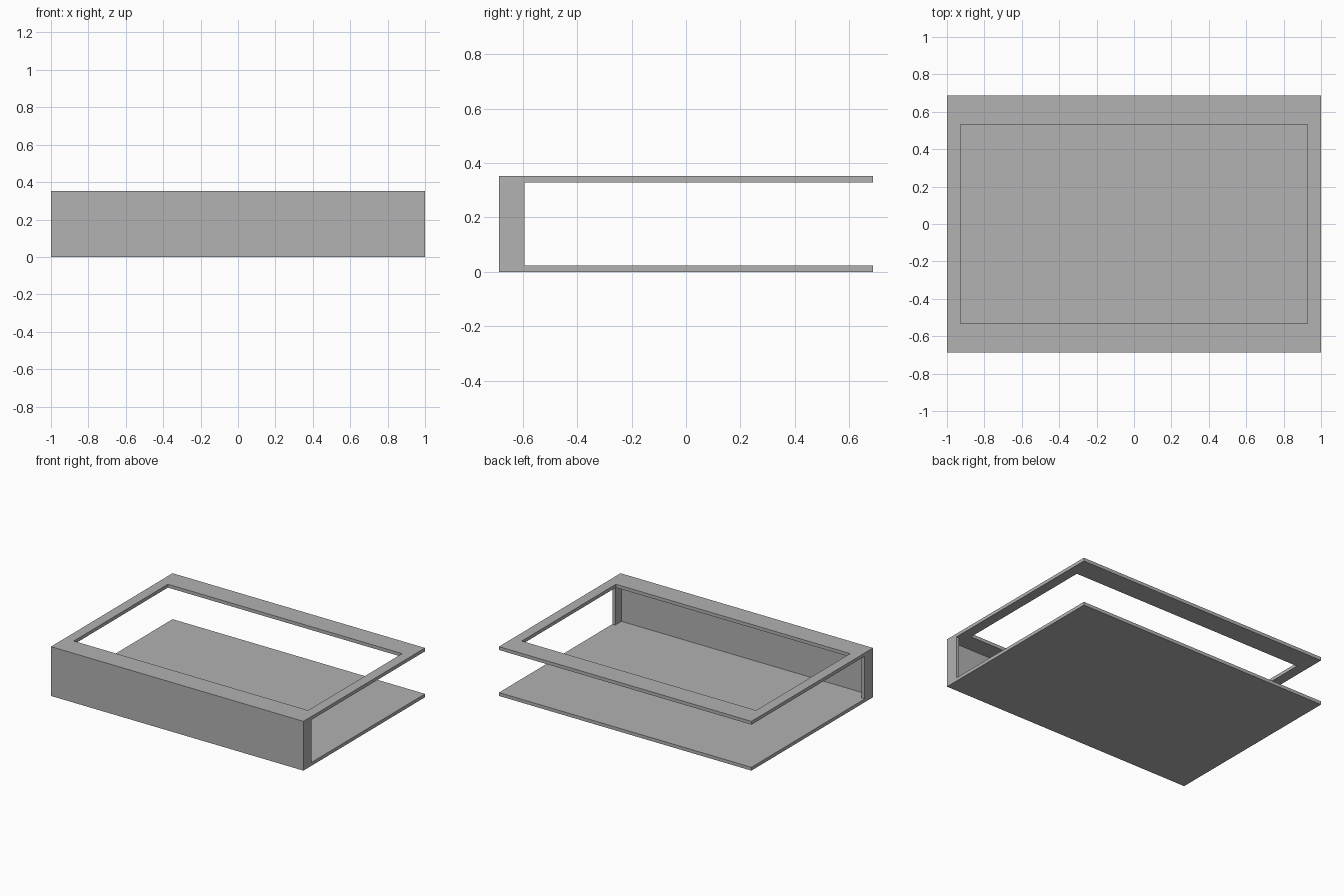
import bpy
import bmesh

cube = bpy.data.objects.get("Cube")
if cube:
    bpy.data.objects.remove(cube, do_unlink=True)

W, D, H = 1.0, 0.688, 0.353      # half width, half depth, height
T = 0.024                        # sheet thickness
OPEN_X, OPEN_Y = 0.928, 0.532    # half size of the top opening
RETURN_Y = -0.594                # back edge of the side returns

grey = bpy.data.materials.new("plain_grey")
grey.use_nodes = True
colour = (0.445, 0.445, 0.445, 1)
grey.diffuse_color = colour
grey.node_tree.nodes["Principled BSDF"].inputs["Base Color"].default_value = colour


def extrude_faces(name, loops, z0, z1):
    """Raise flat outlines, joined along shared corners, into one solid."""
    bm = bmesh.new()
    for loop in loops:
        bm.faces.new([bm.verts.new((x, y, z0)) for x, y in loop])
    bmesh.ops.remove_doubles(bm, verts=bm.verts[:], dist=1e-5)
    result = bmesh.ops.extrude_face_region(bm, geom=bm.faces[:], use_keep_orig=True)
    top = [v for v in result["geom"] if isinstance(v, bmesh.types.BMVert)]
    bmesh.ops.translate(bm, verts=top, vec=(0, 0, z1 - z0))
    bmesh.ops.recalc_face_normals(bm, faces=bm.faces[:])
    mesh = bpy.data.meshes.new(name)
    bm.to_mesh(mesh)
    bm.free()
    mesh.materials.append(grey)
    obj = bpy.data.objects.new(name, mesh)
    bpy.context.collection.objects.link(obj)
    return obj


def rectangle(hx, hy):
    return [(-hx, -hy), (hx, -hy), (hx, hy), (-hx, hy)]


# Solid base sheet
outer = rectangle(W, D)
extrude_faces("base_panel", [outer], 0, T)

# Top frame around the opening, four mitred sides
inner = rectangle(OPEN_X, OPEN_Y)
sides = [[outer[i], outer[(i + 1) % 4], inner[(i + 1) % 4], inner[i]] for i in range(4)]
extrude_faces("top_frame", sides, H - T, H)

# Front wall with a short return at each end
half = [(W, -D), (W, RETURN_Y), (W - T, RETURN_Y), (W - T, -D + T)]
channel = half + [(-x, y) for x, y in reversed(half)]
extrude_faces("front_wall", [channel], T, H - T)
